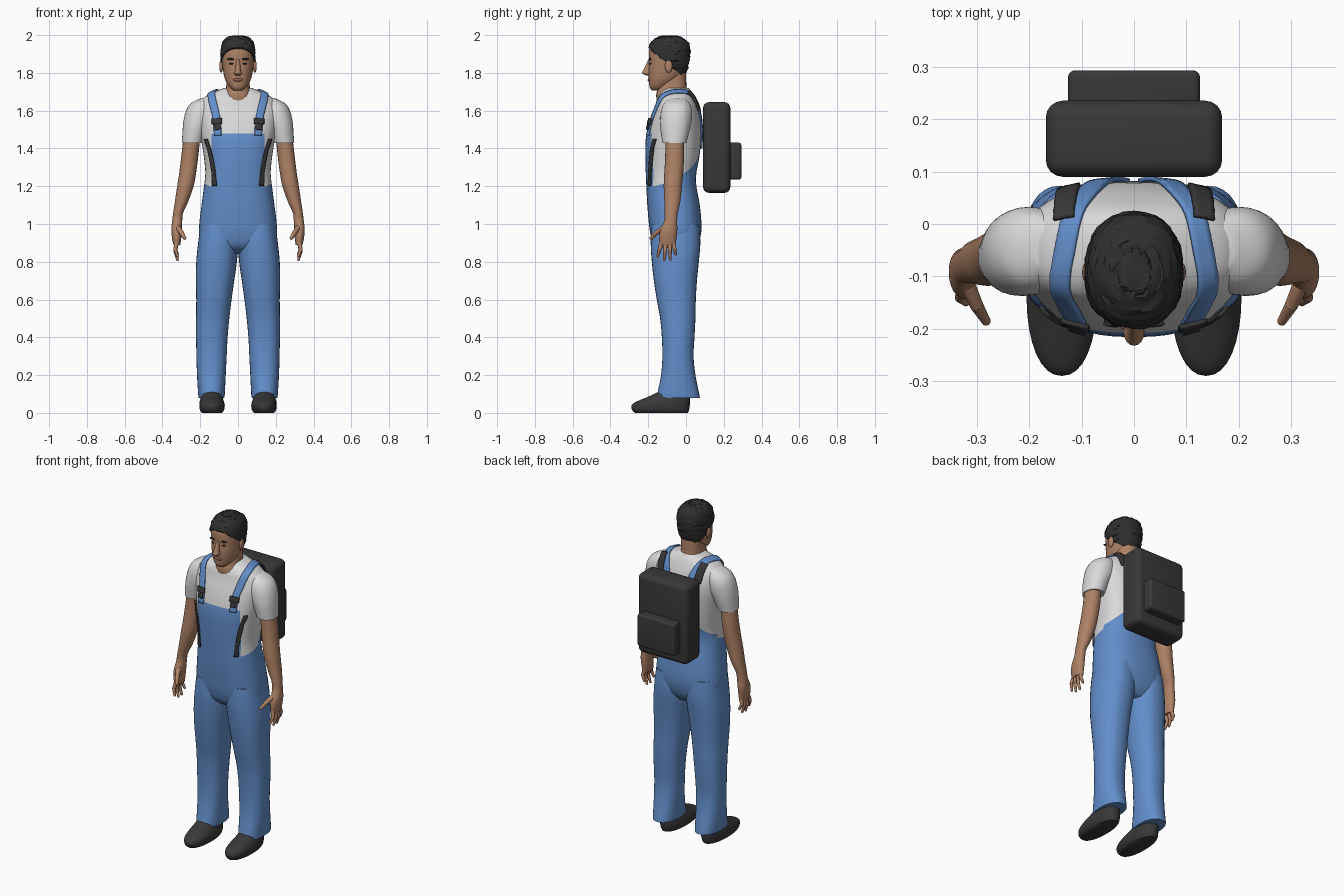
import bpy, bmesh, random
from math import cos, sin, pi, radians, copysign
from mathutils import Vector, Matrix

if "Cube" in bpy.data.objects:
    bpy.data.objects.remove(bpy.data.objects["Cube"], do_unlink=True)
random.seed(4)


def material(name, r, g, b):
    m = bpy.data.materials.new(name)
    m.use_nodes = True
    m.diffuse_color = (r, g, b, 1)
    node = next(n for n in m.node_tree.nodes if n.type == "BSDF_PRINCIPLED")
    node.inputs["Base Color"].default_value = (r, g, b, 1)
    return m


DENIM = material("denim_blue", .125, .275, .6)
COTTON = material("white_cotton", .7, .7, .7)
SKIN = material("skin", .42, .22, .13)
LIPS = material("lip_tone", .3, .13, .085)
HAIR = material("hair_black", .028, .028, .028)
DARK = material("dark_fabric", .04, .04, .04)


def finish(name, bm, *mats, mirror=False, angle=50):
    """Turn a bmesh into a smooth shaded object."""
    bmesh.ops.recalc_face_normals(bm, faces=bm.faces[:])
    mesh = bpy.data.meshes.new(name)
    bm.to_mesh(mesh)
    bm.free()
    for m in mats:
        mesh.materials.append(m)
    for p in mesh.polygons:
        p.use_smooth = True
    mesh.set_sharp_from_angle(angle=radians(angle))
    obj = bpy.data.objects.new(name, mesh)
    bpy.context.scene.collection.objects.link(obj)
    if mirror:
        add_mirror(obj)
    return obj


def add_mirror(obj):
    obj.modifiers.new("mirror", "MIRROR").use_mirror_merge = False


def spline(rows, steps):
    """Catmull-Rom interpolation through rows of numbers."""
    out = []
    for i in range(len(rows) - 1):
        a, b = rows[max(i - 1, 0)], rows[i]
        c, d = rows[i + 1], rows[min(i + 2, len(rows) - 1)]
        for s in range(steps):
            t = s / steps
            out.append([q + t * (r - p + t * (2 * p - 5 * q + 4 * r - s4
                        + t * (3 * (q - r) + s4 - p))) / 2
                        for p, q, r, s4 in zip(a, b, c, d)])
    return out + [list(rows[-1])]


def loft(rows, power=2.3, sides=32, steps=4, grow=0):
    """Skin level rings given as (z, x min, x max, y front, y back)."""
    bm = bmesh.new()
    rings = []
    for z, x0, x1, y0, y1 in spline(rows, steps):
        ring = []
        for k in range(sides):
            c, s = cos(2 * pi * k / sides), sin(2 * pi * k / sides)
            u = copysign(abs(c) ** (2 / power), c)
            v = copysign(abs(s) ** (2 / power), s)
            ring.append(bm.verts.new(((x0 + x1) / 2 + u * ((x1 - x0) / 2 + grow),
                                      (y0 + y1) / 2 + v * ((y1 - y0) / 2 + grow), z)))
        rings.append(ring)
    for a, b in zip(rings, rings[1:]):
        for k in range(sides):
            n = (k + 1) % sides
            bm.faces.new((a[k], a[n], b[n], b[k]))
    bm.faces.new(rings[0])
    bm.faces.new(rings[-1])
    return bm


def centred(rows):
    return [(z, -w, w, y0, y1) for z, w, y0, y1 in rows]


def cut(bm, co, no, **kw):
    geom = bm.verts[:] + bm.edges[:] + bm.faces[:]
    return bmesh.ops.bisect_plane(bm, geom=geom, plane_co=co, plane_no=no, **kw)


def blob(name, centre, radii, mat, mirror=False):
    bm = bmesh.new()
    bmesh.ops.create_uvsphere(bm, u_segments=16, v_segments=10, radius=1,
                              matrix=Matrix.LocRotScale(Vector(centre), None, Vector(radii)))
    return finish(name, bm, mat, mirror=mirror)


def ribbon(name, path, width, mat, lift):
    """A band laid on the torso along a path, on both sides of the body."""
    bm = bmesh.new()
    prev = None
    for x, y, z in spline(path, 5):
        row = [bm.verts.new((x + width * (k / 4 - .5), y, z)) for k in range(5)]
        if prev:
            for k in range(4):
                bm.faces.new((prev[k], prev[k + 1], row[k + 1], row[k]))
        prev = row
    obj = finish(name, bm, mat)
    wrap = obj.modifiers.new("wrap", "SHRINKWRAP")
    wrap.target = torso
    wrap.wrap_mode = "ABOVE_SURFACE"
    wrap.offset = lift
    solid = obj.modifiers.new("solid", "SOLIDIFY")
    solid.thickness = .008
    solid.offset = 0
    add_mirror(obj)


def tube(name, path, mat):
    """Tapered finger through (x, y, z, radius) points."""
    bm = bmesh.new()
    for a, b in zip(path, path[1:]):
        p, q = Vector(a[:3]), Vector(b[:3])
        rot = (q - p).to_track_quat("Z", "Y").to_matrix().to_4x4()
        bmesh.ops.create_cone(bm, segments=10, cap_ends=True, radius1=a[3], radius2=b[3],
                              depth=(q - p).length, matrix=Matrix.Translation((p + q) / 2) @ rot)
    for x, y, z, r in path:
        bmesh.ops.create_uvsphere(bm, u_segments=10, v_segments=6, radius=r,
                                  matrix=Matrix.Translation((x, y, z)))
    finish(name, bm, mat, mirror=True)


def pack(name, size, centre, radius):
    bm = bmesh.new()
    bmesh.ops.create_cube(bm, size=1, matrix=Matrix.LocRotScale(Vector(centre), None, Vector(size)))
    bmesh.ops.bevel(bm, geom=bm.edges[:], offset=radius, segments=4, profile=.5, affect="EDGES")
    finish(name, bm, DARK, angle=60)


# Torso: shirt with the overalls bib, cut along the garment edges
bm = loft(centred([
    (.84, .1, -.11, .03), (.88, .17, -.165, .06), (.94, .203, -.187, .078),
    (1, .205, -.196, .082), (1.1, .193, -.205, .073), (1.2, .18, -.21, .055),
    (1.27, .173, -.213, .055), (1.35, .18, -.215, .07), (1.45, .195, -.213, .08),
    (1.55, .213, -.19, .078), (1.62, .213, -.165, .064), (1.67, .18, -.15, .045),
    (1.7, .125, -.13, .03), (1.72, .075, -.11, .015)]), power=2.5, sides=48)
BIB_TOP, BIB_SIDE = 1.48, .14
cut(bm, (0, 0, BIB_TOP), (0, 0, 1))
cut(bm, (0, 0, 1.25), (0, -.3, 1))
for side in (1, -1):
    cut(bm, (side * BIB_SIDE, 0, 0), (1, 0, 0))
    cut(bm, (0, 0, 1.43), (side, 0, 1))
for f in bm.faces:
    x, y, z = f.calc_center_median()
    bib = y < -.08 and abs(x) < BIB_SIDE and z < BIB_TOP
    back = y > -.05 and z < 1.43 - abs(x)
    f.material_index = int(bib or back or z < 1.25 + .3 * y)
torso = finish("torso", bm, COTTON, DENIM)

# Trouser legs and shoes
finish("trouser_legs", loft([
    (.08, .073, .208, -.155, .073), (.1, .07, .211, -.152, .07), (.2, .065, .217, -.132, .05),
    (.3, .06, .22, -.125, .04), (.4, .055, .222, -.128, .045), (.5, .046, .222, -.137, .05),
    (.6, .034, .221, -.155, .052), (.7, .02, .223, -.17, .058), (.8, .006, .221, -.181, .068),
    (.9, 0, .211, -.187, .076), (1, .01, .198, -.183, .07)]), DENIM, mirror=True)
finish("shoes", loft([
    (0, .085, .19, -.27, .01), (.015, .074, .201, -.285, .016), (.04, .07, .205, -.288, .02),
    (.06, .074, .203, -.262, .02), (.09, .085, .195, -.19, .02), (.12, .09, .19, -.13, .02)],
    power=2.2), DARK, mirror=True)

# Sleeves, arms and hands
finish("sleeves", loft([
    (1.43, .185, .297, -.125, .002), (1.5, .16, .293, -.135, .02), (1.55, .13, .288, -.137, .03),
    (1.6, .12, .275, -.132, .032), (1.64, .12, .248, -.115, .02), (1.668, .13, .19, -.085, -.005)],
    power=2.1), COTTON, mirror=True)
finish("arms", loft([
    (.89, .305, .342, -.14, -.055), (.93, .3, .35, -.142, -.05), (.97, .298, .353, -.135, -.046),
    (1.02, .295, .348, -.115, -.047), (1.06, .29, .343, -.113, -.043), (1.12, .263, .334, -.115, -.03),
    (1.2, .235, .322, -.118, -.022), (1.27, .222, .311, -.115, -.015), (1.36, .21, .3, -.11, -.01),
    (1.46, .2, .288, -.11, -.01)], power=2.1, sides=24), SKIN, mirror=True)
for label, root, tip, low in (("index", -.13, -.15, .83), ("middle", -.108, -.115, .81),
                              ("ring", -.087, -.083, .812), ("little", -.066, -.055, .84)):
    tube(label + "_fingers", [(.325, root, .9, .012), (.332, (root + tip) / 2, (low + .9) / 2, .01),
                              (.32, tip, low, .007)], SKIN)
tube("thumbs", [(.318, -.115, .98, .016), (.3, -.155, .955, .013), (.282, -.185, .925, .009)], SKIN)

# Neck and head
finish("neck", loft(centred([
    (1.62, .085, -.15, .01), (1.68, .074, -.158, .012), (1.72, .063, -.148, .003),
    (1.8, .06, -.13, 0)]), sides=24), SKIN)
skull = centred([
    (1.708, .024, -.182, -.13), (1.725, .044, -.193, -.09), (1.76, .066, -.196, -.045),
    (1.8, .077, -.199, -.005), (1.85, .084, -.196, .01), (1.88, .086, -.197, .014),
    (1.92, .085, -.195, .016), (1.96, .074, -.178, .004), (1.985, .048, -.145, -.03),
    (1.992, .02, -.12, -.06)])
finish("head", loft(skull, power=2.2), SKIN)

# Short hair: an enlarged skull trimmed from hairline to nape, lightly tousled
bm = loft(skull, power=2.2, steps=6, grow=.007)
bmesh.ops.translate(bm, verts=bm.verts[:], vec=(0, 0, .004))
trim = cut(bm, (0, -.19, 1.925), (0, .82, 1), clear_inner=True)
rim = [g for g in trim["geom_cut"] if isinstance(g, bmesh.types.BMEdge)]
bmesh.ops.holes_fill(bm, edges=rim)
for v in bm.verts:
    v.co += Vector([random.uniform(-.003, .003) for _ in range(3)])
finish("hair", bm, HAIR, angle=35)

# Facial features
finish("nose", loft(centred([
    (1.787, .012, -.212, -.18), (1.798, .02, -.232, -.18), (1.82, .014, -.223, -.18),
    (1.87, .01, -.2, -.17)]), power=2, sides=16), SKIN)
blob("ears", (.089, -.092, 1.835), (.01, .02, .034), SKIN, mirror=True)
blob("eyebrows", (.036, -.19, 1.873), (.023, .007, .005), HAIR, mirror=True)
blob("eyes", (.034, -.188, 1.848), (.013, .006, .005), HAIR, mirror=True)
blob("lips", (0, -.196, 1.763), (.026, .007, .008), LIPS)

# Overalls straps, buckles and harness bands
ribbon("overall_straps", [
    (.112, -.215, 1.47), (.116, -.2, 1.55), (.13, -.17, 1.62), (.143, -.11, 1.69),
    (.135, -.04, 1.715), (.115, .03, 1.69), (.085, .07, 1.62), (.055, .085, 1.5),
    (.03, .085, 1.4)], .045, DENIM, .006)
ribbon("buckle_clips", [(.11, -.21, 1.5), (.113, -.2, 1.53)], .035, DARK, .014)
ribbon("buckle_bars", [(.113, -.2, 1.53), (.115, -.195, 1.56)], .058, DARK, .014)
ribbon("side_bands", [(.165, -.16, 1.45), (.153, -.185, 1.38), (.143, -.2, 1.3),
                      (.132, -.21, 1.2)], .032, DARK, .008)
ribbon("shoulder_pads", [(.135, .012, 1.7), (.133, .045, 1.67), (.125, .075, 1.6)],
       .045, DARK, .014)

# Backpack with its front pocket
pack("backpack", (.336, .145, .48), (0, .1625, 1.405), .032)
pack("backpack_pocket", (.252, .07, .195), (0, .258, 1.333), .014)
